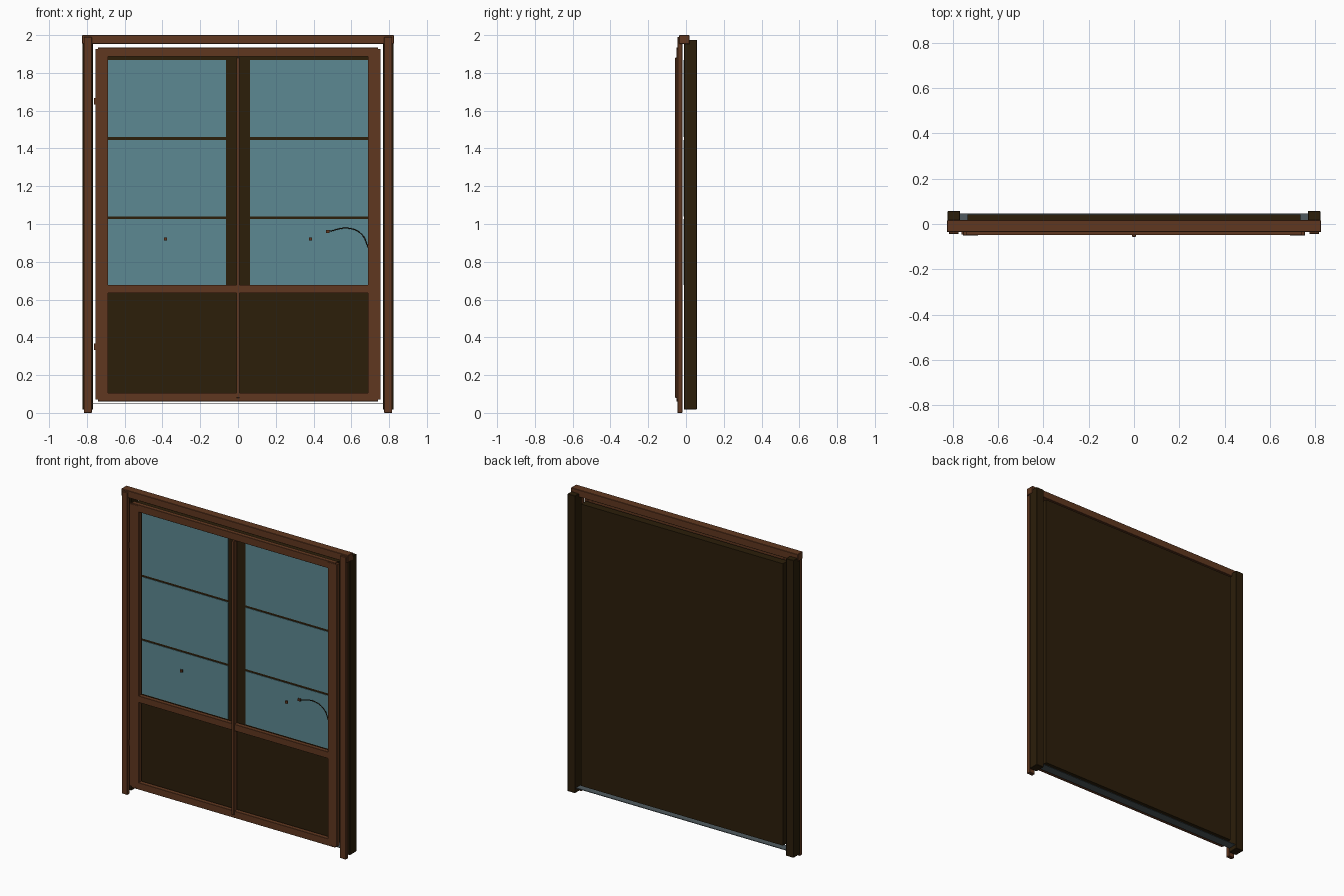
import bpy

cube = bpy.data.objects.get("Cube")
if cube:
    bpy.data.objects.remove(cube, do_unlink=True)


def material(name, rgb):
    m = bpy.data.materials.new(name)
    m.use_nodes = True
    m.diffuse_color = (*rgb, 1)
    m.node_tree.nodes["Principled BSDF"].inputs["Base Color"].default_value = (*rgb, 1)
    return m


BROWN = material("warm brown wood", (0.117, 0.039, 0.014))
DARK = material("dark brown wood", (0.025, 0.013, 0.003))
GLASS = material("blue glass", (0.107, 0.25, 0.29))
GREY = material("grey metal", (0.078, 0.102, 0.112))


def box(name, x, y, z, mat, bevel=0):
    """Box spanning the given (low, high) ranges."""
    bpy.ops.mesh.primitive_cube_add(size=1, location=[sum(r) / 2 for r in (x, y, z)])
    o = bpy.context.object
    o.name = name
    o.scale = [r[1] - r[0] for r in (x, y, z)]
    bpy.ops.object.transform_apply(location=False, rotation=False, scale=True)
    o.data.materials.append(mat)
    if bevel:
        b = o.modifiers.new("bevel", "BEVEL")
        b.width = bevel
        b.segments = 1
    return o


def pair(name, x, y, z, mat, bevel=0):
    """The same box on the left (+x) and the right (-x)."""
    box("left_" + name, x, y, z, mat, bevel)
    box("right_" + name, (-x[1], -x[0]), y, z, mat, bevel)


# Outer frame
box("header", (-0.825, 0.825), (-0.036, 0.018), (1.953, 2.0), BROWN, 0.002)
pair("front_jamb", (0.774, 0.816), (-0.045, -0.019), (0, 1.99), BROWN, 0.002)
pair("back_post", (0.768, 0.823), (-0.011, 0.057), (0.018, 1.975), DARK, 0.002)
box("threshold", (-0.77, 0.77), (-0.01, 0.046), (0.046, 0.05), GREY)

# Back panel, standing just behind the open door frame
box("back_panel", (-0.735, 0.735), (-0.009, 0.042), (0.07, 1.925), DARK)

# Door frame
pair("stile", (0.688, 0.755), (-0.05, -0.02), (0.07, 1.927), BROWN, 0.001)
for name, z in (("top_rail", (1.887, 1.934)),
                ("middle_rail", (0.634, 0.677)),
                ("bottom_rail", (0.061, 0.106))):
    box(name, (-0.742, 0.742), (-0.0495, -0.0205), z, BROWN, 0.001)
box("centre_mullion", (-0.009, 0.009), (-0.057, -0.02), (0.08, 1.882), BROWN, 0.002)

# Glass panes laid on the panel, with dark bars showing between them
bars = (0.67, 1.034, 1.453, 1.868)
for i in range(3):
    pair(f"glass_pane_{i + 1}", (0.063, 0.69), (-0.012, -0.008),
         (bars[i] + 0.007, bars[i + 1] - 0.007 * (i < 2)), GLASS)

# Hinges on the right edge
for name, z in (("lower_hinge", 0.35), ("upper_hinge", 1.65)):
    box(name, (-0.762, -0.742), (-0.046, -0.03), (z - 0.018, z + 0.018), BROWN)

# Small knobs and the curved pull
pair("knob", (0.375, 0.391), (-0.046, -0.036), (0.912, 0.928), BROWN)
box("pull_end", (0.465, 0.485), (-0.046, -0.036), (0.952, 0.967), BROWN)
curve = bpy.data.curves.new("curved_pull", "CURVE")
curve.dimensions = "3D"
curve.bevel_depth = 0.003
curve.bevel_resolution = 1
spline = curve.splines.new("BEZIER")
path = ((0.475, 0.96), (0.59, 0.977), (0.655, 0.945), (0.69, 0.875))
spline.bezier_points.add(len(path) - 1)
for p, (x, z) in zip(spline.bezier_points, path):
    p.co = (x, -0.041, z)
    p.handle_left_type = p.handle_right_type = "AUTO"
curve.materials.append(DARK)
bpy.context.collection.objects.link(bpy.data.objects.new("curved_pull", curve))
